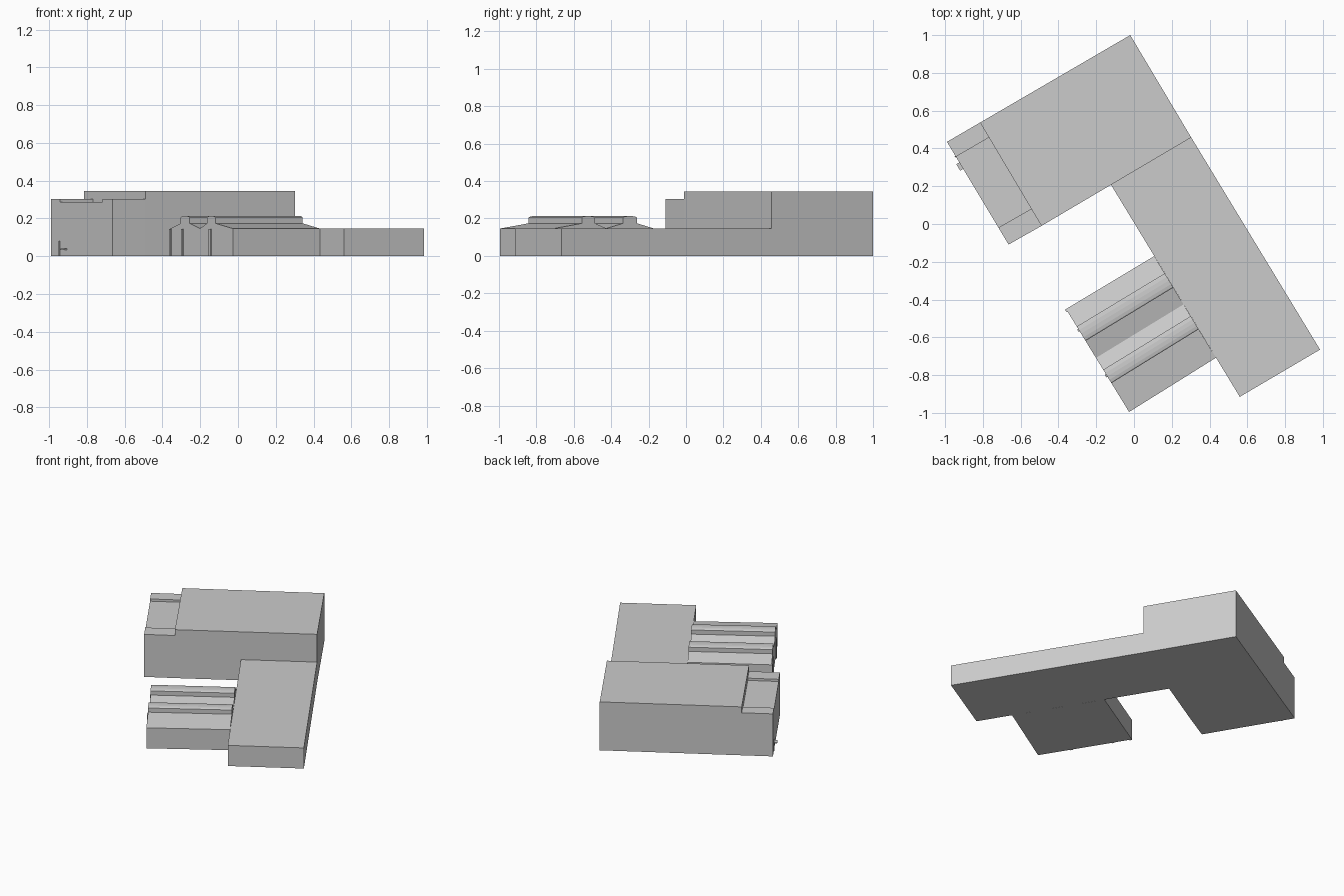
import bpy, bmesh, math
from mathutils import Vector

if "Cube" in bpy.data.objects:
    bpy.data.objects.remove(bpy.data.objects["Cube"])


def make_object(name, verts, faces):
    mesh = bpy.data.meshes.new(name)
    mesh.from_pydata([tuple(v) for v in verts], [], faces)
    bm = bmesh.new()
    bm.from_mesh(mesh)
    bmesh.ops.recalc_face_normals(bm, faces=bm.faces)
    bm.to_mesh(mesh)
    bm.free()
    obj = bpy.data.objects.new(name, mesh)
    bpy.context.collection.objects.link(obj)
    return obj


def wing(name, west, east, profile):
    """Sweep a (fraction, height) profile from the west wall line to the east one."""
    verts = []
    for start, end in (west, east):
        s, e = Vector((*start, 0)), Vector((*end, 0))
        verts += [s.lerp(e, t) + Vector((0, 0, z)) for t, z in profile]
    n = len(profile)
    faces = [(i, (i + 1) % n, n + (i + 1) % n, n + i) for i in range(n)]
    faces += [tuple(range(n)), tuple(range(2 * n - 1, n - 1, -1))]
    return make_object(name, verts, faces)


def flat(height):
    return [(0, 0), (0, height), (1, height), (1, 0)]


def small_box(name, x, y, length, depth, z0, z1):
    bpy.ops.mesh.primitive_cube_add(size=1, location=(x, y, (z0 + z1) / 2),
                                    rotation=(0, 0, math.radians(-58.9)))
    obj = bpy.context.object
    obj.name = name
    obj.scale = (length, depth, z1 - z0)
    return obj


# Tall hall
wing("tall_hall", [(-0.815, 0.537), (-0.49, -0.01)],
     [(-0.02, 1.0), (0.303, 0.458)], flat(0.345))

# Lower annex with raised roof strips at both ends
wing("west_annex", [(-0.99, 0.435), (-0.664, -0.109)],
     [(-0.815, 0.537), (-0.49, -0.01)],
     [(0, 0), (0, 0.303), (0.145, 0.303), (0.145, 0.287),
      (0.835, 0.287), (0.835, 0.303), (1, 0.303), (1, 0)])

# Long low wing
wing("long_wing", [(-0.122, 0.208), (0.56, -0.915)],
     [(0.303, 0.458), (0.985, -0.665)], flat(0.147))


# Double-gabled wing with a shallow arched skylight along each ridge
def skylight(t0, t1):
    arch = [(t0 + (t1 - t0) * (1 - math.cos(a)) / 2, 0.204 + 0.009 * math.sin(a))
            for a in (math.pi * i / 6 for i in range(7))]
    return [(t0, 0.174)] + arch + [(t1, 0.174)]


roof = ([(0, 0), (0, 0.146)] + skylight(0.17, 0.31) + [(0.475, 0.147)]
        + skylight(0.59, 0.72) + [(1, 0.146), (1, 0)])
wing("gabled_wing", [(-0.36, -0.45), (-0.026, -0.995)],
     [(0.107, -0.17), (0.434, -0.708)], roof)

# Slim piers on the gabled wing's west wall
for i, (x, y) in enumerate([(-0.355, -0.457), (-0.291, -0.561), (-0.145, -0.802)]):
    small_box(f"wall_pier_{i + 1}", x, y, 0.016, 0.014, 0, 0.145)

# Entrance canopy and side post on the annex
small_box("entrance_canopy", -0.921, 0.305, 0.04, 0.022, 0.034, 0.04)
small_box("entrance_post", -0.944, 0.358, 0.008, 0.01, 0, 0.08)
